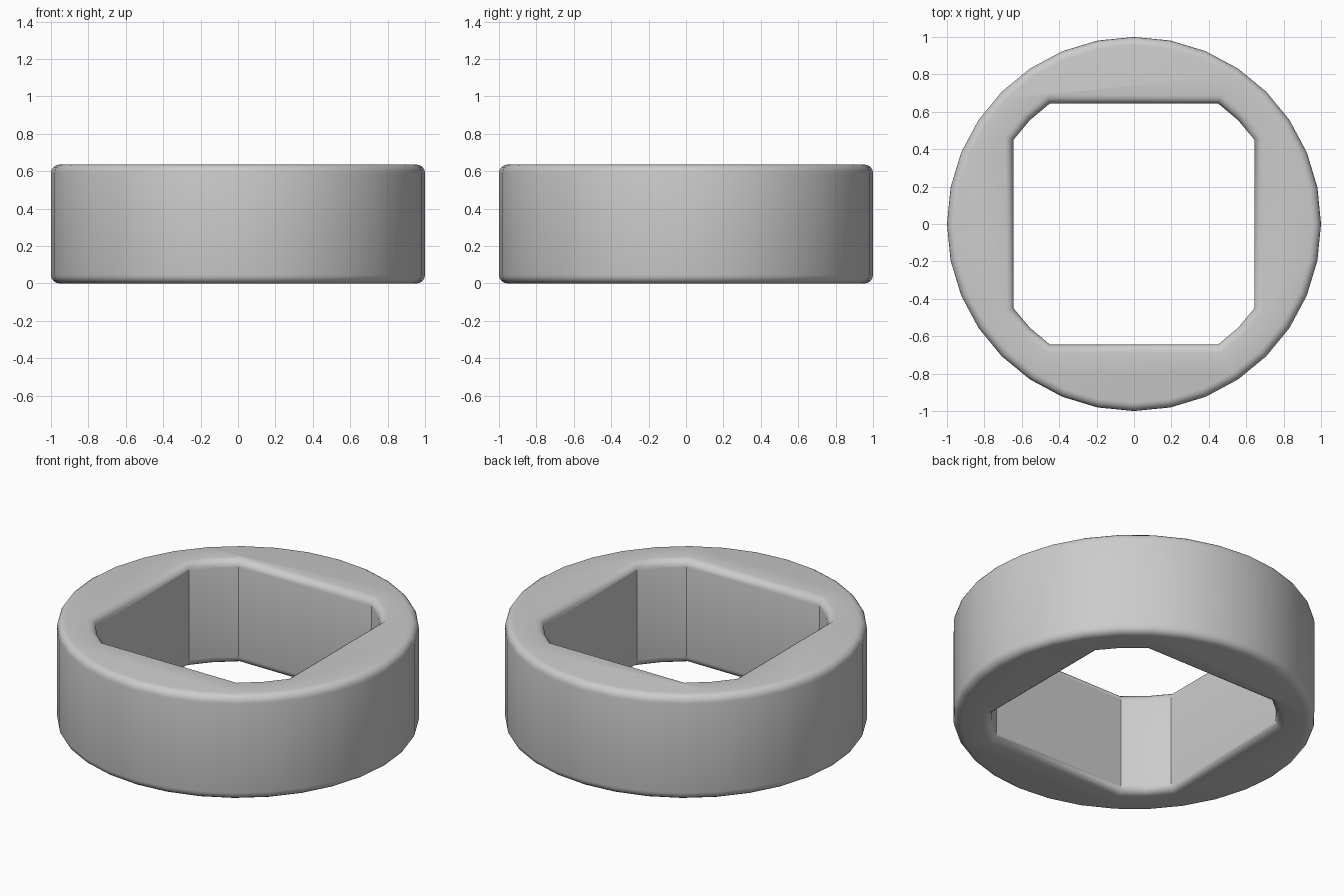
import bpy, bmesh, math

if "Cube" in bpy.data.objects:
    bpy.data.objects.remove(bpy.data.objects["Cube"])

HEIGHT, BEVEL = 0.635, 0.045
FLAT, ARC = 0.645, 0.786


def add_loop(curve, points):
    spline = curve.splines.new('POLY')
    spline.points.add(len(points) - 1)
    for p, (x, y) in zip(spline.points, points):
        p.co = (x, y, 0, 1)
    spline.use_cyclic_u = True


# Ring outline and the square hole with rounded corners
outer = [(math.cos(math.tau * i / 32), math.sin(math.tau * i / 32)) for i in range(32)]
start = math.acos(FLAT / ARC)
step = (math.pi / 2 - 2 * start) / 2
hole = []
for q in range(4):
    for k in range(3):
        a = q * math.pi / 2 + start + k * step
        hole.append((ARC * math.cos(a), ARC * math.sin(a)))

curve = bpy.data.curves.new("ring_profile", 'CURVE')
curve.dimensions = '2D'
curve.fill_mode = 'BOTH'
add_loop(curve, outer)
add_loop(curve, hole)

# Thickness with rounded rims
curve.extrude = HEIGHT / 2 - BEVEL
curve.bevel_depth = BEVEL
curve.bevel_resolution = 3
curve.offset = -BEVEL
ring = bpy.data.objects.new("square_hole_ring", curve)
ring.location.z = HEIGHT / 2
bpy.context.collection.objects.link(ring)
bpy.context.view_layer.objects.active = ring
ring.select_set(True)
bpy.ops.object.convert(target='MESH')
ring = bpy.context.object
ring.name = "square_hole_ring"

# Weld the caps to the rims and smooth
bm = bmesh.new()
bm.from_mesh(ring.data)
bmesh.ops.remove_doubles(bm, verts=bm.verts, dist=0.0005)
bmesh.ops.recalc_face_normals(bm, faces=bm.faces)
bm.to_mesh(ring.data)
bm.free()
bpy.ops.object.shade_smooth_by_angle(angle=math.radians(35))
